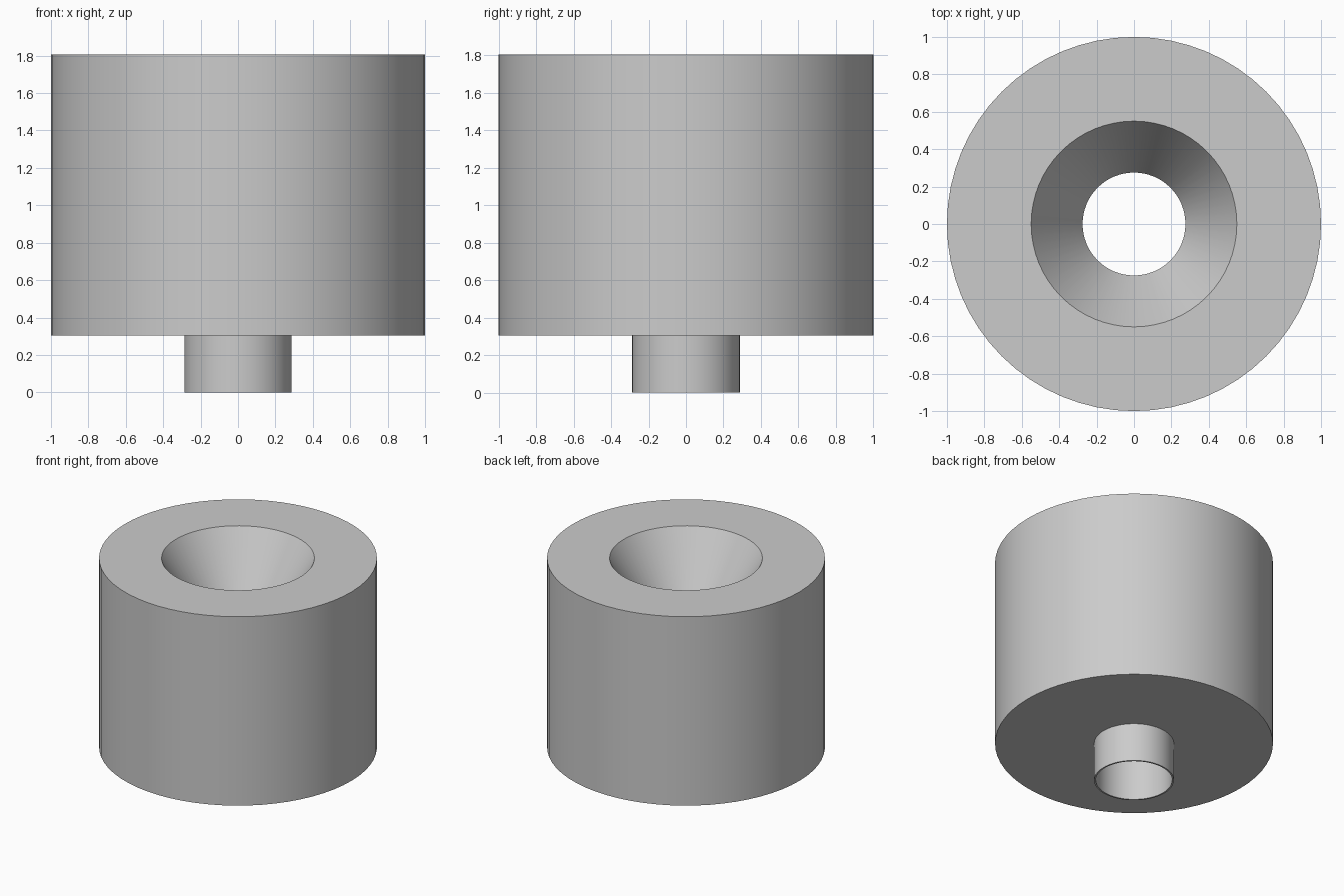
import bpy, bmesh
from math import cos, sin, pi, radians

cube = bpy.data.objects.get("Cube")
if cube:
    bpy.data.objects.remove(cube, do_unlink=True)

SIDES = 64
BORE, SPOUT_R, RIM_R = 0.275, 0.287, 0.55
BASE_Z, TOP_Z, CONE_DEPTH = 0.305, 1.805, 0.44

grey = bpy.data.materials.new("light grey")
grey.use_nodes = True
grey.diffuse_color = (0.6, 0.6, 0.6, 1)
grey.node_tree.nodes["Principled BSDF"].inputs["Base Color"].default_value = grey.diffuse_color


def lathe(name, profile, closed):
    """Turn a radius/height profile around the z axis."""
    bm = bmesh.new()
    rings = [[bm.verts.new((r * cos(2 * pi * i / SIDES), r * sin(2 * pi * i / SIDES), z))
              for i in range(SIDES)] for r, z in profile]
    pairs = list(zip(rings, rings[1:]))
    if closed:
        pairs.append((rings[-1], rings[0]))
    for low, high in pairs:
        for i in range(SIDES):
            j = (i + 1) % SIDES
            bm.faces.new((low[i], low[j], high[j], high[i]))
    mesh = bpy.data.meshes.new(name)
    bm.to_mesh(mesh)
    bm.free()
    mesh.materials.append(grey)
    obj = bpy.data.objects.new(name, mesh)
    bpy.context.collection.objects.link(obj)
    bpy.ops.object.select_all(action='DESELECT')
    obj.select_set(True)
    bpy.context.view_layer.objects.active = obj
    bpy.ops.object.shade_smooth_by_angle(angle=radians(30))
    return obj


# Thick cylindrical body with a conical mouth leading into a straight bore
lathe("funnel_body", [(BORE, BASE_Z), (1, BASE_Z), (1, TOP_Z),
                      (RIM_R, TOP_Z), (BORE, TOP_Z - CONE_DEPTH)], True)

# Thin-walled outlet tube below the body
lathe("outlet_tube", [(BORE, BASE_Z), (BORE, 0), (SPOUT_R, 0), (SPOUT_R, BASE_Z)], False)

# Point the surfaces outwards
for name in ("funnel_body", "outlet_tube"):
    mesh = bpy.data.objects[name].data
    bm = bmesh.new()
    bm.from_mesh(mesh)
    if name == "outlet_tube":
        # A downward rim face tells whether the open tube is inside out
        rim = min(bm.faces, key=lambda f: f.calc_center_median().z)
        rim.normal_update()
        if rim.normal.z > 0:
            bmesh.ops.reverse_faces(bm, faces=bm.faces[:])
    else:
        bmesh.ops.recalc_face_normals(bm, faces=bm.faces[:])
    bm.to_mesh(mesh)
    bm.free()
